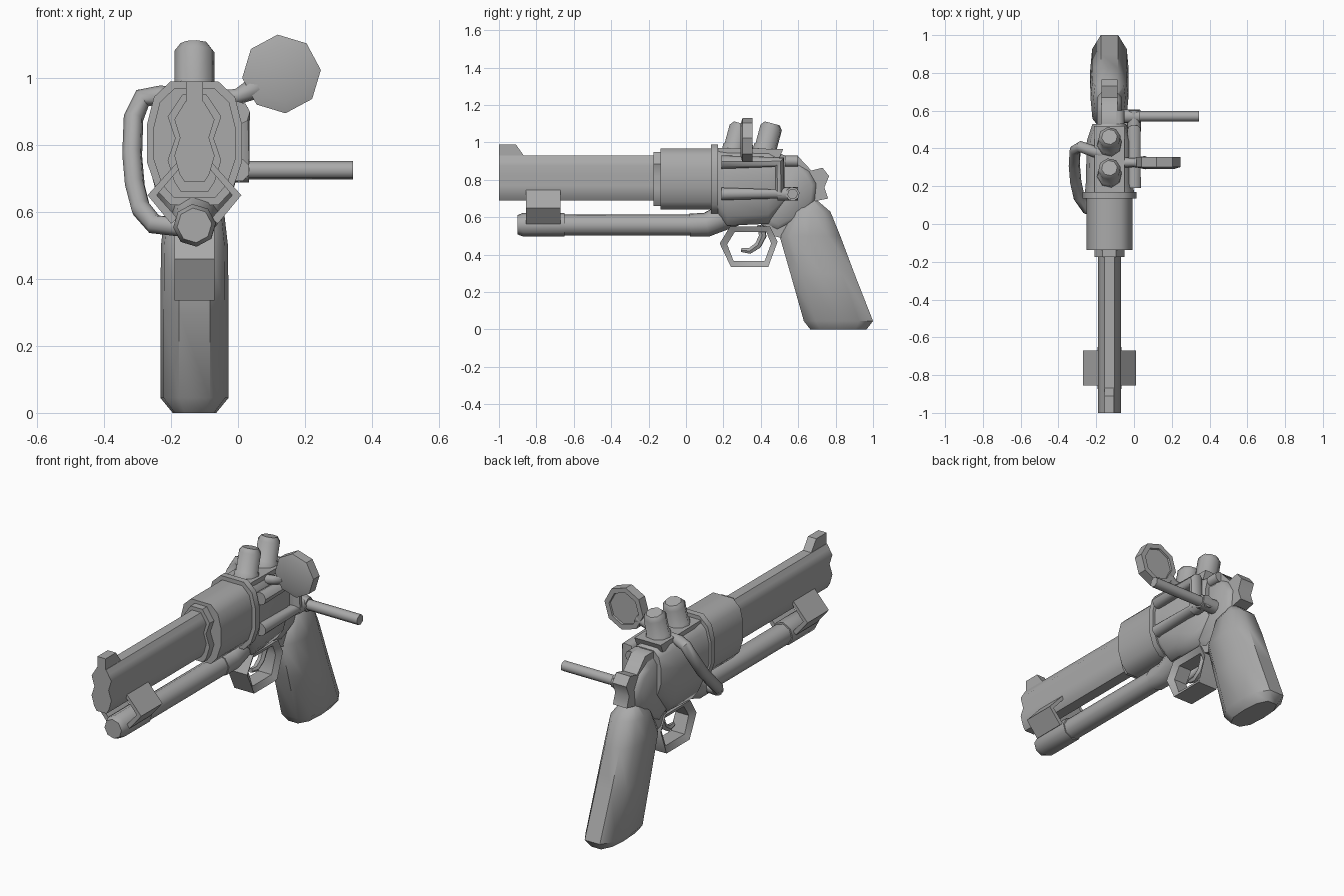
import bpy, bmesh
from math import cos, sin, pi
from mathutils import Vector

cube = bpy.data.objects.get("Cube")
if cube:
    bpy.data.objects.remove(cube, do_unlink=True)

CX = -0.13  # centre line of the gun

grey = bpy.data.materials.new("plain_grey")
grey.use_nodes = True
GREY = (0.4, 0.4, 0.4, 1)
grey.diffuse_color = GREY
grey.node_tree.nodes["Principled BSDF"].inputs["Base Color"].default_value = GREY


def finish(ob, angle=50):
    ob.data.materials.clear()
    ob.data.materials.append(grey)
    bpy.ops.object.select_all(action='DESELECT')
    ob.select_set(True)
    bpy.context.view_layer.objects.active = ob
    bpy.ops.object.shade_smooth_by_angle(angle=angle * pi / 180)
    return ob


def loft(name, rings, closed=False, angle=50):
    """Skin a list of equally sized point rings and cap the ends."""
    bm = bmesh.new()
    loops = [[bm.verts.new(p) for p in ring] for ring in rings]
    n = len(loops[0])
    pairs = list(zip(loops, loops[1:] + loops[:1] if closed else loops[1:]))
    for a, b in pairs:
        for i in range(n):
            j = (i + 1) % n
            bm.faces.new((a[i], a[j], b[j], b[i]))
    if not closed:
        bm.faces.new(loops[0])
        bm.faces.new(loops[-1])
    bmesh.ops.recalc_face_normals(bm, faces=bm.faces)
    me = bpy.data.meshes.new(name)
    bm.to_mesh(me)
    bm.free()
    ob = bpy.data.objects.new(name, me)
    bpy.context.collection.objects.link(ob)
    return finish(ob, angle)


def along_y(name, half, stations):
    """Mirror a half outline (x, z) and sweep it through (y, scale x, scale z, z)."""
    outline = half + [(-x, z) for x, z in reversed(half)]
    return loft(name, [[(CX + x * sx, y, z0 + z * sz) for x, z in outline]
                       for y, sx, sz, z0 in stations])


def slab(name, profile, width, edge=0.0, x=CX):
    """Side profile (y, z) extruded across x, with chamfered rims."""
    cy = sum(p[0] for p in profile) / len(profile)
    cz = sum(p[1] for p in profile) / len(profile)
    steps = [(-1, 0.8), (-0.6, 1), (0.6, 1), (1, 0.8)] if edge else [(-1, 1), (1, 1)]
    return loft(name, [[(x + t * width / 2, cy + (y - cy) * s, cz + (z - cz) * s)
                        for y, z in profile] for t, s in steps])


def tube(name, points, radius, sides=8):
    """Round pipe through the points, with mitred joints."""
    pts = [Vector(p) for p in points]
    rings, side = [], None
    for i, p in enumerate(pts):
        a = (p - pts[i - 1]).normalized() if i else Vector()
        b = (pts[i + 1] - p).normalized() if i < len(pts) - 1 else Vector()
        t = (a + b).normalized()
        if side is None:
            side = t.cross(Vector((0.3, 0.2, 1))).normalized()
        side = (side - t * side.dot(t)).normalized()
        up = t.cross(side)
        r = radius[i] if isinstance(radius, list) else radius
        rings.append([p + (side * cos(k * 2 * pi / sides + pi / sides)
                           + up * sin(k * 2 * pi / sides + pi / sides)) * r
                      for k in range(sides)])
    return loft(name, rings)


OCT = [(0.5, 1), (0.85, 0.75), (1, 0.3), (1, -0.3), (0.8, -0.75), (0.5, -1)]
WAVY = [(0.45, 1), (0.7, 0.8), (1, 0.55), (0.72, 0.1), (1, -0.35), (0.75, -0.8), (0.5, -1)]

# Barrel, collar, drum and recoil plate
along_y("barrel", WAVY, [(-1, .06, .12, .81), (-.17, .06, .12, .81)])
along_y("barrel_collar", WAVY, [(-.175, .08, .145, .805), (-.135, .08, .145, .805)])
along_y("drum", OCT, [(-.137, .122, .163, .805), (.14, .122, .163, .805)])
along_y("recoil_plate", OCT, [(.135, .142, .185, .805), (.17, .142, .185, .805)])
slab("front_sight", [(-1, .9), (-1, .99), (-.91, .99), (-.86, .92)], .05)

# Frame behind the drum
along_y("frame", OCT, [(.165, .13, .17, .8), (.22, .125, .205, .76),
                       (.44, .12, .2, .765), (.53, .09, .13, .8)])
slab("rear_frame", [(.4, .9), (.59, .89), (.66, .85), (.7, .78), (.69, .68),
                    (.6, .58), (.48, .52), (.4, .56)], .13, edge=1)
slab("top_strap", [(.17, .97), (.52, .965), (.5, .92), (.17, .92)], .16)
slab("hammer", [(.53, .86), (.53, .925), (.6, .925), (.67, .85), (.73, .865),
                (.765, .82), (.74, .76), (.76, .7), (.66, .68)], .085)

# Grip
sections = [(0, .665, .965, .065), (.045, .63, 1, .102), (.3, .558, .9, .102),
            (.5, .5, .825, .1), (.63, .565, .772, .085), (.7, .65, .69, .04)]
rings = []
for z, y0, y1, hx in sections:
    mid, hy = (y0 + y1) / 2, (y1 - y0) / 2
    rings.append([(CX + sx * hx, mid + sy * hy, z) for sx, sy in
                  ((.45, 1), (.9, .6), (1, 0), (.9, -.65), (.45, -1),
                   (-.45, -1), (-.9, -.65), (-1, 0), (-.9, .6), (-.45, 1))])
loft("grip", rings)

# Under-barrel tube, its nose cap and the joint to the frame
tube("lower_tube", [(CX, -.66, .558), (CX, .08, .558)], .057)
tube("lower_tube_cap", [(CX, -.9, .56), (CX, -.87, .56), (CX, -.65, .56)], [.052, .064, .064])
tube("lower_tube_joint", [(CX, .02, .558), (CX, .11, .56), (CX, .2, .6), (CX, .28, .64)],
     [.062, .065, .07, .08])

# Chevron brackets linking barrel and lower tube
for label, s in (("left", 1), ("right", -1)):
    chevron = [(.04, .735), (.05, .75), (.14, .65), (.07, .565), (.05, .58), (.113, .65)]
    loft(label + "_bracket", [[(CX + s * x, y, z) for x, z in chevron] for y in (-.855, -.67)])

# Trigger guard and trigger
outer = [(.18, .46), (.235, .55), (.45, .55), (.49, .47), (.44, .335), (.24, .335)]
inner = [(.22, .455), (.26, .52), (.43, .52), (.455, .46), (.42, .365), (.255, .365)]
guard = []
for (oy, oz), (iy, iz) in zip(outer, inner):
    guard.append([(CX - .06, oy, oz), (CX + .06, oy, oz), (CX + .04, iy, iz), (CX - .04, iy, iz)])
loft("trigger_guard", guard, closed=True)
slab("guard_bridge", [(.42, .56), (.56, .56), (.54, .48), (.47, .5)], .1)
tube("trigger", [(CX, .4, .56), (CX, .41, .5), (CX, .385, .45), (CX, .34, .42), (CX, .295, .425)],
     [.022, .022, .02, .018, .012], 6)

# Twin knobs on top, leaning back
for label, y in (("front", .25), ("rear", .415)):
    base, axis = Vector((CX, y, .93)), Vector((0, .26, .966))
    tube(label + "_knob", [base + axis * d for d in (0, .05, .055, .155, .178)],
         [.066, .066, .06, .06, .042])

# Side pipes forming a C shape, and the cross rod
tube("side_pipe", [(0, .19, .895), (0, .5, .895), (0, .5, .725), (0, .19, .725)], .036)
tube("pipe_stub", [(-.08, .53, .9), (-.08, .6, .9)], .03)
tube("cross_arm", [(CX, .57, .725), (.033, .57, .725)], .038)
tube("pipe_link", [(0, .49, .725), (0, .6, .725)], .036)
tube("side_rod", [(.02, .57, .725), (.343, .57, .725)], .028)

# Round mirror on a short stalk, with a recessed back face
def disc(y, r):
    return [(.13 + r * cos(k * pi / 4 + .1), y, 1.012 + r * sin(k * pi / 4 + .1)) for k in range(8)]

loft("mirror", [disc(.292, .085), disc(.302, .118), disc(.355, .118),
                disc(.355, .09), disc(.345, .088)], angle=35)
tube("mirror_stalk", [(-.08, .325, .93), (0, .325, .945), (.06, .325, .975)], [.03, .024, .036])

# Hose on the right side
tube("hose", [(-.17, .37, .94), (-.23, .39, .948), (-.285, .41, .94), (-.312, .39, .88),
              (-.316, .31, .77), (-.308, .22, .68), (-.29, .14, .61), (-.25, .08, .563),
              (-.17, .06, .555)], .03)
